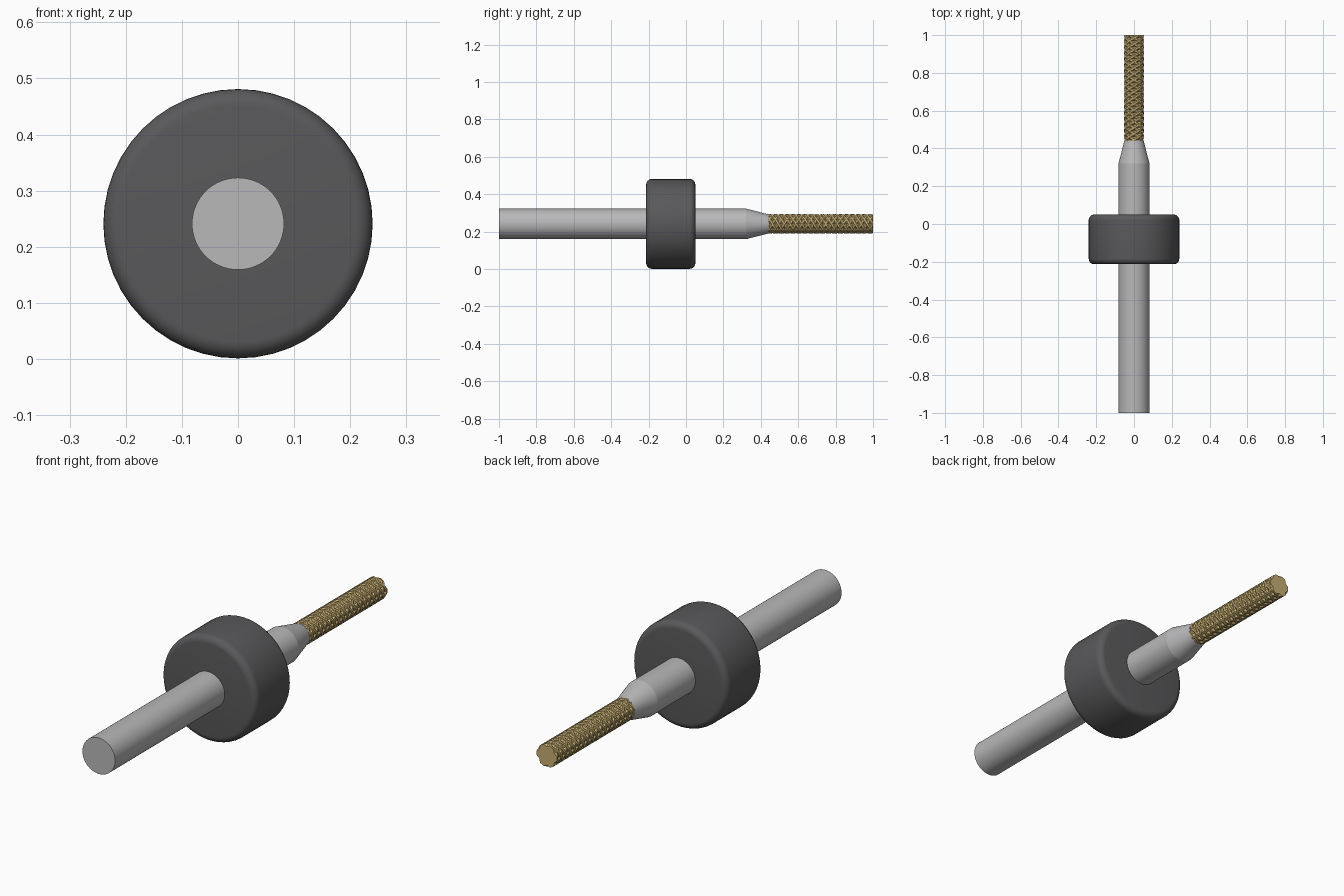
import bpy, bmesh, math

cube = bpy.data.objects.get("Cube")
if cube:
    bpy.data.objects.remove(cube, do_unlink=True)

AXIS_Z = 0.241


def material(name, rgb, rough=0.5):
    mat = bpy.data.materials.new(name)
    mat.use_nodes = True
    mat.diffuse_color = (*rgb, 1)
    bsdf = next(n for n in mat.node_tree.nodes if n.type == "BSDF_PRINCIPLED")
    bsdf.inputs["Base Color"].default_value = (*rgb, 1)
    bsdf.inputs["Roughness"].default_value = rough
    return mat


def sweep(name, rings, mat, angle):
    """Skin closed rings of (radius, angle) points placed along y, with end caps."""
    bm = bmesh.new()
    loops = [[bm.verts.new((r * math.cos(a), y, AXIS_Z + r * math.sin(a)))
              for r, a in pts] for y, pts in rings]
    for lo, hi in zip(loops, loops[1:]):
        for i in range(len(lo)):
            j = (i + 1) % len(lo)
            bm.faces.new((lo[i], lo[j], hi[j], hi[i]))
    bm.faces.new(loops[0])
    bm.faces.new(loops[-1])
    bmesh.ops.recalc_face_normals(bm, faces=bm.faces)
    mesh = bpy.data.meshes.new(name)
    bm.to_mesh(mesh)
    bm.free()
    obj = bpy.data.objects.new(name, mesh)
    mesh.materials.append(mat)
    bpy.context.collection.objects.link(obj)
    bpy.ops.object.select_all(action="DESELECT")
    obj.select_set(True)
    bpy.context.view_layer.objects.active = obj
    bpy.ops.object.shade_smooth_by_angle(angle=math.radians(angle))
    return obj


def lathe(name, profile, mat, sides, angle=35):
    rings = [(y, [(r, math.tau * i / sides) for i in range(sides)])
             for y, r in profile]
    return sweep(name, rings, mat, angle)


def cutter(name, hand, mat, teeth=6, start=0.44, end=1.0, lead=0.19, steps=108):
    """Fluted rod twisted in the given hand."""
    rings = []
    for s in range(steps + 1):
        y = start + (end - start) * s / steps
        twist = hand * math.tau * (y - end) / lead
        pts = []
        for t in range(teeth):
            for part, r in ((-0.17, 0.052), (0.17, 0.052), (0.5, 0.043)):
                pts.append((r, math.tau * (t + part) / teeth + twist))
        rings.append((y, pts))
    return sweep(name, rings, mat, 25)


steel = material("light steel", (0.48, 0.48, 0.49))
rubber = material("dark grey", (0.1, 0.1, 0.105))
gold = material("gold", (0.56, 0.42, 0.17))

# Shank with tapered neck
lathe("shank", [(-1, 0.082), (0.32, 0.082), (0.445, 0.05)], steel, 64, 10)

# Collar with rounded rims
FRONT, BACK, RADIUS, ROUND = -0.213, 0.05, 0.24, 0.03
rim = [(ROUND * (1 - math.sin(a)), RADIUS - ROUND * (1 - math.cos(a)))
       for a in (math.pi / 2 * k / 6 for k in range(6, -1, -1))]
collar = [(FRONT + d, r) for d, r in rim] + [(BACK - d, r) for d, r in reversed(rim)]
lathe("collar", collar, rubber, 48)

# Diamond-cut tip made of two opposite twists
cutter("cutter_right_twist", 1, gold)
cutter("cutter_left_twist", -1, gold)
